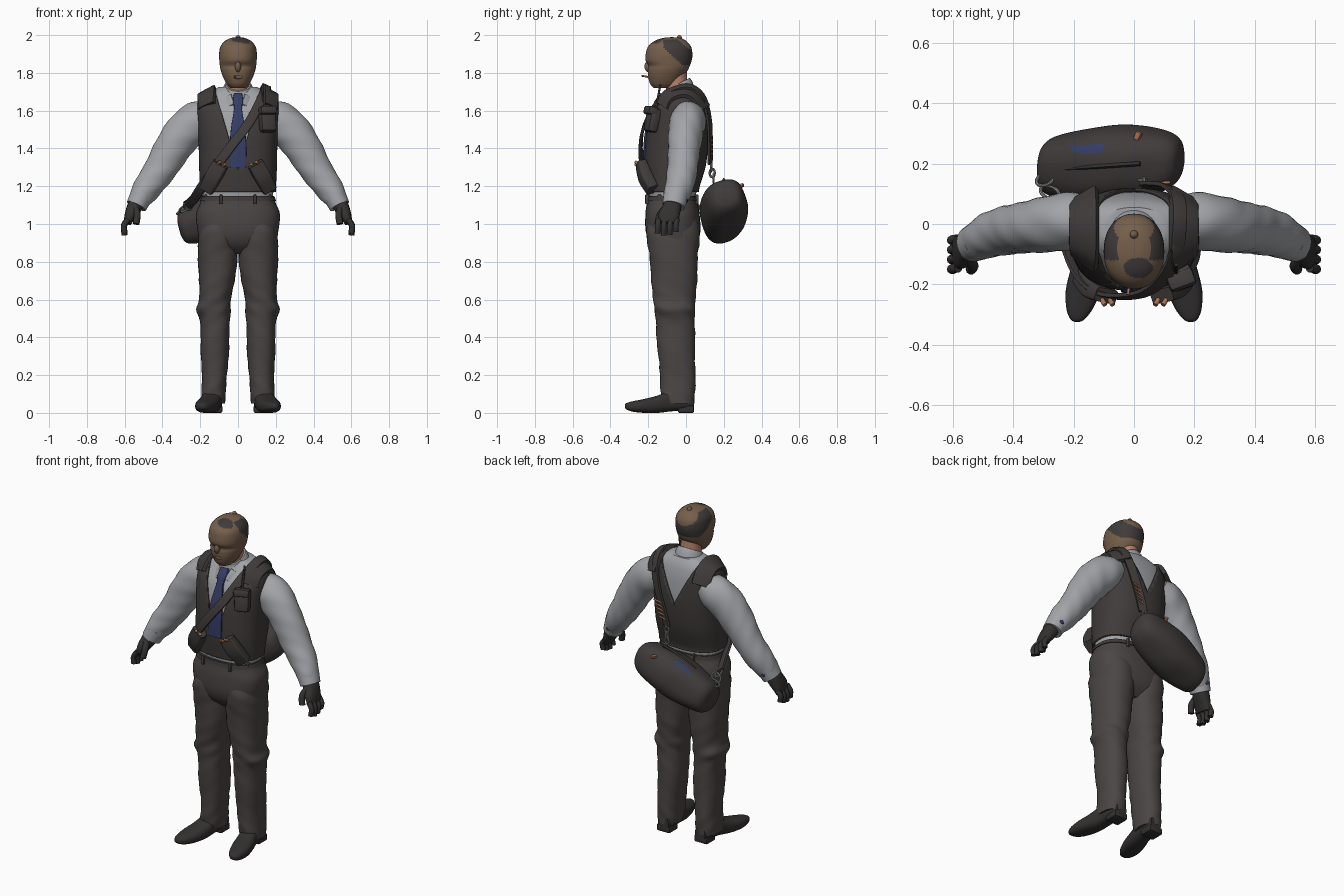
import bpy, bmesh
from math import sin, cos, pi, radians
from mathutils import Vector, Matrix, Euler

if "Cube" in bpy.data.objects:
    bpy.data.objects.remove(bpy.data.objects["Cube"])


def colour(name, *rgb):
    m = bpy.data.materials.new(name)
    m.use_nodes = True
    m.diffuse_color = (*rgb, 1)
    node = next(n for n in m.node_tree.nodes if n.type == "BSDF_PRINCIPLED")
    node.inputs["Base Color"].default_value = (*rgb, 1)
    node.inputs["Roughness"].default_value = 0.8
    return m


SHIRT = colour("grey shirt", .36, .37, .39)
CLOTH = colour("trouser cloth", .07, .061, .058)
VEST = colour("vest cloth", .05, .044, .042)
BLACK = colour("black leather", .034, .031, .03)
TIE = colour("blue tie", .035, .047, .13)
MASK = colour("brown mask", .18, .114, .07)
SKIN = colour("skin", .48, .23, .15)
COPPER = colour("copper", .4, .16, .08)
METAL = colour("steel", .27, .27, .28)


def finish(name, bm, mat, mirror=False):
    bmesh.ops.recalc_face_normals(bm, faces=bm.faces)
    me = bpy.data.meshes.new(name)
    bm.to_mesh(me)
    bm.free()
    me.materials.append(mat)
    ob = bpy.data.objects.new(name, me)
    bpy.context.collection.objects.link(ob)
    bpy.ops.object.select_all(action="DESELECT")
    ob.select_set(True)
    bpy.context.view_layer.objects.active = ob
    bpy.ops.object.shade_smooth_by_angle(angle=radians(40))
    if mirror:
        ob.modifiers.new("mirror", "MIRROR")
    return ob


def blend(a, b, c, d, t):
    return (b * 2 + (c - a) * t + (a * 2 - b * 5 + c * 4 - d) * t ** 2
            + (b * 3 - a - c * 3 + d) * t ** 3) * .5


def skin_rings(secs, n=32, power=2, sub=4, fold=0, caps=True):
    """Smooth surface through sections of (centre, half axis u, half axis v)."""
    last = len(secs) - 1
    dense = [blend(secs[max(i - 1, 0)], secs[i], secs[i + 1], secs[min(i + 2, last)], k / sub)
             for i in range(last) for k in range(sub)] + [secs[-1]]
    bm = bmesh.new()
    rings = []
    for s in dense:
        c, u, v = Vector(s[0:3]), Vector(s[3:6]), Vector(s[6:9])
        ring = []
        for k in range(n):
            a = 2 * pi * k / n
            x, y = [(1 if q > 0 else -1) * abs(q) ** (2 / power) for q in (cos(a), sin(a))]
            f = 1 + fold * sin(3 * a + c.z * 45) * sin(c.z * 22 + a)
            ring.append(bm.verts.new(c + (u * x + v * y) * f))
        rings.append(ring)
    for r, q in zip(rings, rings[1:]):
        for k in range(n):
            bm.faces.new((r[k], r[(k + 1) % n], q[(k + 1) % n], q[k]))
    if caps:
        bm.faces.new(rings[0][::-1])
        bm.faces.new(rings[-1])
    return bm


def stack(rows, grow=0):
    """Level rings from (z, x centre, x radius, front y, back y)."""
    return [Vector((x, (f + b) / 2, z, r + grow, 0, 0, 0, (b - f) / 2 + grow, 0))
            for z, x, r, f, b in rows]


def sweep(rows, hint):
    """Rings along a path of (x, y, z, width, depth); hint gives the depth direction."""
    pts = [Vector(r[:3]) for r in rows]
    out = []
    for i, r in enumerate(rows):
        t = (pts[min(i + 1, len(pts) - 1)] - pts[max(i - 1, 0)]).normalized()
        u = t.cross(hint(pts[i])).normalized()
        out.append(Vector((*pts[i], *(u * r[3]), *(u.cross(t) * r[4]))))
    return out


def along_y(p):
    return Vector((0, 1, 0))


def outward(p):
    return p - Vector((0, -.05, 1.4))


def strap(name, pts, width, thick, mat, mirror=False):
    rows = [(*p, width, thick) for p in pts]
    return finish(name, skin_rings(sweep(rows, outward), 16, 8), mat, mirror)


def ball(name, loc, size, mat, mirror=False):
    bm = bmesh.new()
    bmesh.ops.create_uvsphere(bm, u_segments=20, v_segments=12, radius=1,
                              matrix=Matrix.LocRotScale(Vector(loc), None, Vector(size)))
    return finish(name, bm, mat, mirror)


def box(name, loc, size, mat, rot=(0, 0, 0), bevel=.008, mirror=False):
    bm = bmesh.new()
    turn = Euler([radians(a) for a in rot]).to_quaternion()
    bmesh.ops.create_cube(bm, size=1, matrix=Matrix.LocRotScale(Vector(loc), turn, Vector(size)))
    bmesh.ops.bevel(bm, geom=bm.edges[:], offset=bevel, segments=2, affect="EDGES", profile=.5)
    return finish(name, bm, mat, mirror)


def rod(name, pts, r, mat, mirror=False):
    return finish(name, skin_rings(sweep([(*p, r, r) for p in pts], along_y), 10), mat, mirror)


def link(name, loc, r, rot, mat):
    turn = Euler([radians(a) for a in rot]).to_matrix()
    pts = [Vector(loc) + turn @ Vector((r * .6 * cos(a), 0, r * sin(a)))
           for a in [k * pi / 6 for k in range(13)]]
    secs = sweep([(*p, .006, .006) for p in pts], lambda p: turn @ Vector((0, 1, 0)))
    finish(name, skin_rings(secs, 8, sub=2), mat)


# Shirt body and vest
torso = [(1.12, 0, .185, -.19, .05), (1.2, 0, .188, -.2, .06), (1.3, 0, .193, -.208, .09),
         (1.4, 0, .195, -.205, .103), (1.5, 0, .2, -.195, .106), (1.6, 0, .204, -.17, .098),
         (1.66, 0, .195, -.13, .086), (1.695, 0, .165, -.105, .073), (1.725, 0, .1, -.08, .055)]
finish("shirt_body", skin_rings(stack(torso), 48, 2.4), SHIRT)
bm = skin_rings(stack([(1.17, 0, .187, -.197, .057)] + torso[1:], .013), 64, 2.4, caps=False)
for low, side in ((1.29, -1), (1.46, 1)):
    slope = (1.7 - low) / .12
    for s in (-1, 1):
        bmesh.ops.bisect_plane(bm, geom=bm.verts[:] + bm.edges[:] + bm.faces[:],
                               plane_co=(0, 0, low), plane_no=(s * slope, 0, -1))
    gone = []
    for f in bm.faces:
        c = f.calc_center_median()
        if (c.y + .03) * side > 0 and c.z > low + abs(c.x) * slope:
            gone.append(f)
    bmesh.ops.delete(bm, geom=gone, context="FACES")
vest = finish("vest", bm, VEST)
vest.modifiers.new("thickness", "SOLIDIFY").thickness = .012
strap("shoulder_pads", [(.165, -.125, 1.625), (.165, -.09, 1.68), (.165, -.01, 1.702),
                        (.165, .055, 1.675), (.165, .095, 1.61)], .052, .013, VEST, True)

# Sleeves, cuffs and gloves
arm = [(.15, .01, 1.575, .086, .082), (.21, .01, 1.545, .108, .094), (.28, 0, 1.492, .107, .091),
       (.35, -.01, 1.395, .095, .087), (.415, -.02, 1.285, .085, .08), (.475, -.035, 1.2, .077, .074),
       (.515, -.055, 1.14, .062, .066), (.53, -.062, 1.115, .052, .058)]
finish("sleeves", skin_rings(sweep(arm, along_y), 32, fold=.04), SHIRT, True)
cuff = [(.508, -.052, 1.155, .062, .067), (.538, -.066, 1.095, .055, .06)]
finish("cuffs", skin_rings(sweep(cuff, along_y)), SHIRT, True)
ball("cuff_buttons", (.524, .004, 1.125), (.016, .006, .012), TIE, True)
palm = [(.525, -.062, 1.14, .042, .045), (.55, -.075, 1.085, .04, .049),
        (.572, -.092, 1.04, .03, .056), (.585, -.097, 1.005, .02, .052)]
finish("gloves", skin_rings(sweep(palm, along_y), 20, 2.5), BLACK, True)
for i in range(4):
    y = -.145 + .032 * i
    drop = (.01, 0, .004, .02)[i]
    rod("glove_finger", [(.582, y, 1.025), (.604, y - .004, .985 + drop / 2),
                         (.6, y - .006, .94 + drop)], .0155, BLACK, True)
rod("glove_thumb", [(.545, -.105, 1.09), (.533, -.138, 1.05), (.54, -.15, 1.0)], .018, BLACK, True)

# Trousers, belt and shoes
hips = [(1.148, 0, .19, -.204, .058), (1.11, 0, .2, -.208, .062), (1.05, 0, .222, -.215, .072),
        (.96, 0, .213, -.213, .076), (.89, 0, .195, -.185, .055), (.84, 0, .11, -.13, .01)]
finish("trouser_seat", skin_rings(stack(hips), 48, 2.5), CLOTH)
leg = [(1.06, .105, .08, -.17, .04), (.97, .109, .1, -.207, .071), (.85, .107, .104, -.198, .066),
       (.7, .112, .096, -.182, .057), (.6, .122, .083, -.174, .05), (.55, .13, .091, -.17, .052),
       (.49, .123, .079, -.16, .045), (.35, .122, .076, -.152, .048), (.2, .125, .066, -.138, .05),
       (.1, .13, .066, -.132, .046), (.05, .132, .062, -.122, .043)]
finish("trouser_legs", skin_rings(stack(leg), 36, 2.3, fold=.04), CLOTH, True)
belt = [(1.122, 0, .201, -.212, .066), (1.146, 0, .194, -.208, .062)]
finish("belt", skin_rings(stack(belt), 48, 2.5), VEST)
for x, y in ((.09, -.205), (.17, -.14), (.09, .055)):
    box("belt_loops", (x, y, 1.13), (.014, .022, .05), CLOTH, bevel=.003, mirror=True)
shoe = [(.042, .125, .035, .02, .09), (0, .13, .048, .014, .12), (-.08, .138, .052, .008, .12),
        (-.15, .152, .058, 0, .092), (-.22, .168, .058, 0, .074), (-.28, .18, .044, .006, .062),
        (-.315, .187, .024, .018, .052), (-.324, .188, .008, .03, .042)]
secs = [Vector((x, y, (lo + hi) / 2, w, 0, 0, 0, 0, (hi - lo) / 2)) for y, x, w, lo, hi in shoe]
finish("shoes", skin_rings(secs, 28, 2.6), BLACK, True)
box("shoe_heels", (.127, 0, .02), (.088, .085, .04), BLACK, mirror=True)

# Neck, collar and tie
neck = [(0, -.03, 1.66, .062, .062), (0, -.05, 1.74, .06, .06), (0, -.06, 1.81, .062, .064)]
finish("neck", skin_rings(sweep(neck, along_y)), SKIN)
collar = [Vector((0, -.035, 1.68, .092, 0, 0, 0, .088, .026)),
          Vector((0, -.042, 1.72, .079, 0, 0, 0, .075, .034)),
          Vector((0, -.048, 1.738, .068, 0, 0, 0, .067, .036))]
finish("collar", skin_rings(collar), SHIRT)
box("collar_points", (.047, -.132, 1.652), (.046, .012, .07), SHIRT, (-28, 28, 18), .004, True)
tie = [(0, -.122, 1.685, .022, .014), (0, -.15, 1.645, .028, .017), (0, -.17, 1.61, .021, .011),
       (0, -.208, 1.5, .038, .007), (0, -.218, 1.4, .044, .008), (0, -.221, 1.3, .042, .007)]
finish("tie", skin_rings(sweep(tie, lambda p: Vector((0, -1, 0))), 16, 6), TIE)

# Masked head with dark patches
skull = [(1.72, 0, .04, -.172, -.075), (1.742, 0, .06, -.19, -.04), (1.78, 0, .08, -.2, -.015),
         (1.815, 0, .092, -.202, .01), (1.838, 0, .096, -.199, .02), (1.866, 0, .099, -.214, .03),
         (1.9, 0, .1, -.213, .034), (1.94, 0, .093, -.2, .026), (1.97, 0, .068, -.165, 0),
         (1.985, 0, .035, -.12, -.03), (1.989, 0, .004, -.08, -.07)]
head = finish("masked_head", skin_rings(stack(skull), 72, 2.15, 8), MASK)
head.data.materials.append(VEST)
for p in head.data.polygons:
    x, y, z = p.center
    low = max(1.842, 1.86 - (y + .04) * .9)
    high = 1.977 - .85 * max(0, y + .045)
    blob = ((x - .015) / .048) ** 2 + ((y + .145) / .034) ** 2 < 1 and z > 1.95
    if (y > -.12 and low < z < high) or blob:
        p.material_index = 1
ball("mask_knob", (0, -.035, 1.983), (.014, .014, .017), MASK)
ball("nose", (0, -.198, 1.834), (.016, .022, .03), MASK)
ball("lips", (0, -.19, 1.778), (.03, .014, .012), MASK)
rod("cigarette", [(-.015, -.195, 1.778), (-.02, -.235, 1.785)], .005, COPPER)

# Vest pouches, shells and radio
pouch = [(.092, -.238, 1.318, .042, .024), (.13, -.216, 1.25, .043, .032), (.166, -.178, 1.18, .038, .028)]
finish("shell_pouches", skin_rings(sweep(pouch, outward), 20, 6), VEST, True)
for dx in (-.012, .014):
    rod("shells", [(.102 + dx, -.235, 1.3 + dx / 2), (.082 + dx, -.268, 1.322 + dx / 2)], .0085, COPPER, True)
box("radio_pouch", (.155, -.178, 1.55), (.088, .06, .13), VEST, (-12, 0, 20), .018)
box("radio_flap", (.157, -.186, 1.6), (.092, .056, .045), VEST, (-12, 0, 20), .012)
rod("radio_antenna", [(.14, -.16, 1.61), (.14, -.135, 1.74)], .006, BLACK)

# Bag strap across the chest and down the back
strap("bag_strap", [(.04, .127, 1.32), (.07, .128, 1.42), (.115, .121, 1.56), (.145, .085, 1.68),
                    (.15, 0, 1.73), (.13, -.125, 1.675), (.06, -.214, 1.54), (-.03, -.24, 1.42),
                    (-.12, -.226, 1.3), (-.19, -.155, 1.2), (-.235, -.03, 1.13), (-.27, .06, 1.1)],
      .025, .008, VEST)
for i in range(5):
    z = 1.36 + i * .024
    rod("back_shells", [(.03 + i * .009, .135, z), (.085 + i * .009, .138, z + .012)], .005, COPPER)
for i in range(3):
    link("strap_links", (.036 - i * .004, .133 + i * .006, 1.3 - i * .03), .022, (0, 0, 90 * i), METAL)
    link("hip_links", (-.265 - i * .014, .06 + i * .045, 1.095 - i * .012), .036, (60, 20, 50 * i), METAL)

# Duffel bag slung behind the hips, with a blue patch on top
bag = []
for t, k in ((-1, .35), (-.95, .65), (-.8, .84), (-.4, 1), (0, 1.07), (.4, 1), (.75, .84), (.93, .6), (1, .25)):
    bag.append(Vector((-.075 + .235 * t, .2 + .01 * t, 1.07 + .092 * t,
                       0, .112 * k, .035 * k, -.03 * k, -.03 * k, .108 * k)))
duffel = finish("duffel_bag", skin_rings(bag, 64, 2.5, 8, fold=.02), VEST)
duffel.data.materials.append(TIE)
for p in duffel.data.polygons:
    if p.normal.z > .3 and -.21 < p.center.x < -.1 and .237 < p.center.y < .262:
        p.material_index = 1
strap("bag_zip", [(-.26, .18, 1.1), (-.12, .19, 1.185), (.02, .2, 1.237)], .006, .006, BLACK)
for x, y, z in ((-.295, .215, 1.055), (.01, .285, 1.2)):
    box("bag_tabs", (x, y, z), (.02, .045, .018), COPPER, (20, -20, -30), .004)
